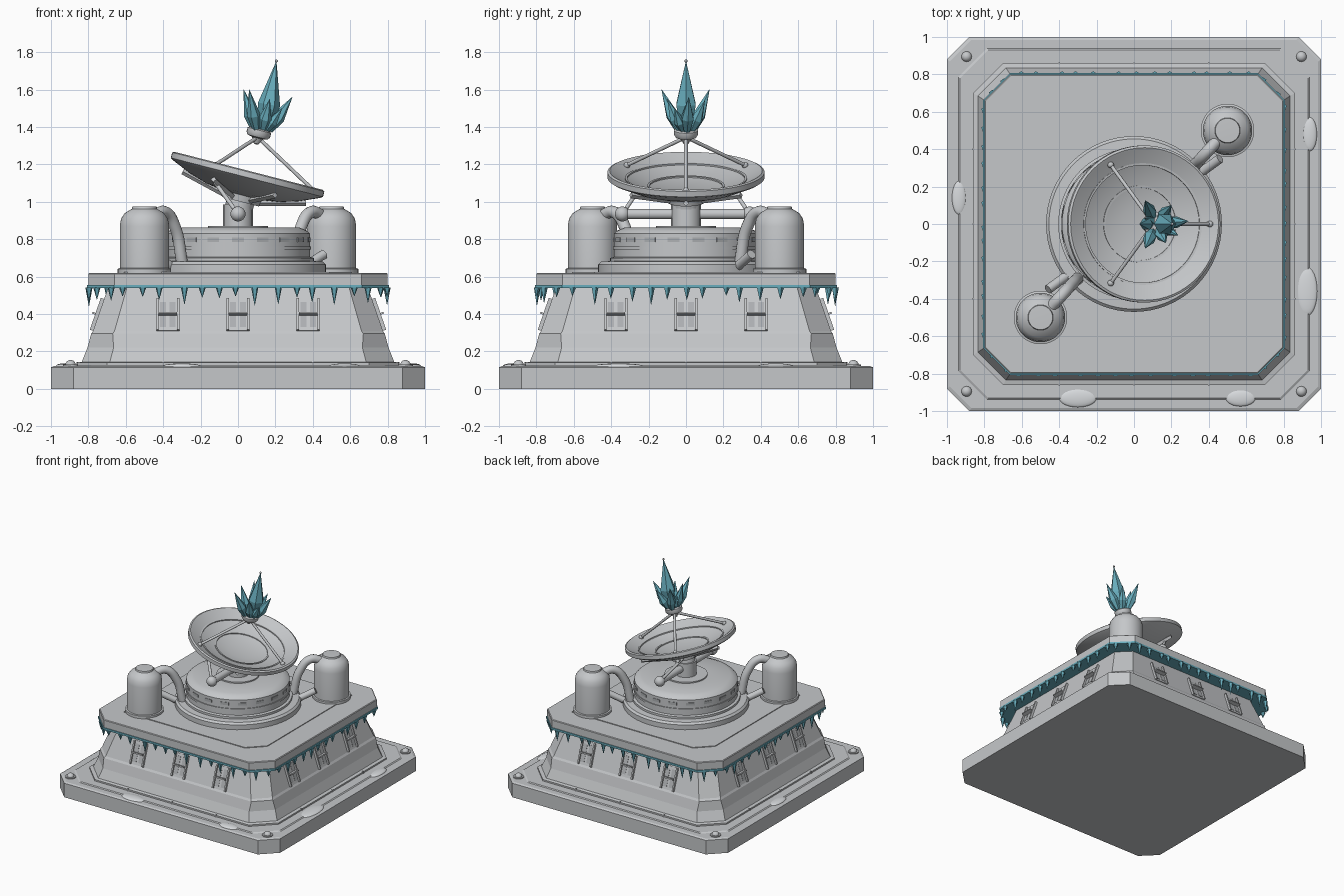
import bpy, bmesh, math, random
from mathutils import Vector, Matrix

random.seed(4)
cube = bpy.data.objects.get("Cube")
if cube:
    bpy.data.objects.remove(cube, do_unlink=True)


def material(name, r, g, b):
    m = bpy.data.materials.new(name)
    m.use_nodes = True
    m.diffuse_color = (r, g, b, 1)
    m.node_tree.nodes["Principled BSDF"].inputs["Base Color"].default_value = (r, g, b, 1)
    return m


GREY = material("hull grey", 0.56, 0.575, 0.59)
DARK = material("slot grey", 0.42, 0.435, 0.45)
SNOW = material("snow", 0.68, 0.70, 0.72)
ICE = material("ice blue", 0.14, 0.42, 0.51)


def finish(name, bm, mat, smooth=False, matrix=None):
    if matrix:
        bm.transform(matrix)
    bmesh.ops.recalc_face_normals(bm, faces=bm.faces)
    me = bpy.data.meshes.new(name)
    bm.to_mesh(me)
    bm.free()
    me.materials.append(mat)
    ob = bpy.data.objects.new(name, me)
    bpy.context.collection.objects.link(ob)
    if smooth:
        bpy.ops.object.select_all(action='DESELECT')
        ob.select_set(True)
        bpy.context.view_layer.objects.active = ob
        bpy.ops.object.shade_smooth_by_angle(angle=math.radians(35))
    return ob


def octagon(h, c):
    k = h - c
    return [(-k, -h), (k, -h), (h, -k), (h, k), (k, h), (-k, h), (-h, k), (-h, -k)]


def loft(name, sections, mat=GREY):
    """Stack outlines given as (points, z)."""
    bm = bmesh.new()
    rings = [[bm.verts.new((x, y, z)) for x, y in pts] for pts, z in sections]
    for a, b in zip(rings, rings[1:]):
        for i in range(len(a)):
            j = (i + 1) % len(a)
            bm.faces.new((a[i], a[j], b[j], b[i]))
    bm.faces.new(rings[0][::-1])
    bm.faces.new(rings[-1])
    return finish(name, bm, mat)


def lathe(name, profile, matrix=None, mat=GREY, steps=48):
    bm = bmesh.new()
    vs = [bm.verts.new((r, 0, z)) for r, z in profile]
    es = [bm.edges.new(p) for p in zip(vs, vs[1:])]
    bmesh.ops.spin(bm, geom=vs + es, cent=(0, 0, 0), axis=(0, 0, 1), angle=math.tau, steps=steps)
    bmesh.ops.remove_doubles(bm, verts=bm.verts, dist=0.0002)
    return finish(name, bm, mat, True, matrix)


def rod(name, a, b, r1, r2=None, mat=GREY, sides=16):
    a, b = Vector(a), Vector(b)
    d = b - a
    m = Matrix.Translation((a + b) / 2) @ d.to_track_quat('Z', 'Y').to_matrix().to_4x4()
    bm = bmesh.new()
    bmesh.ops.create_cone(bm, cap_ends=True, segments=sides, radius1=r1,
                          radius2=r1 if r2 is None else r2, depth=d.length)
    return finish(name, bm, mat, sides > 8, m)


def ball(name, at, size, mat=GREY):
    bm = bmesh.new()
    bmesh.ops.create_uvsphere(bm, u_segments=24, v_segments=12, radius=1)
    return finish(name, bm, mat, True, Matrix.Translation(at) @ Matrix.Diagonal((*size, 1)))


def box(name, size, matrix, mat=GREY):
    bm = bmesh.new()
    bmesh.ops.create_cube(bm, size=1)
    return finish(name, bm, mat, False, matrix @ Matrix.Diagonal((*size, 1)))


def spin_z(deg):
    return Matrix.Rotation(math.radians(deg), 4, 'Z')


# Foundation slab with raised inner deck, corner bolts and snow drifts
loft("foundation", [(octagon(1, .12), 0), (octagon(1, .12), .115), (octagon(.985, .115), .122)])
loft("foundation_deck", [(octagon(.94, .15), .12), (octagon(.93, .15), .128)])
for sx in (-1, 1):
    for sy in (-1, 1):
        lathe("corner_washer", [(0, .12), (.04, .12), (.04, .13), (0, .13)],
              Matrix.Translation((sx * .895, sy * .895, 0)), steps=24)
        ball("corner_bolt", (sx * .895, sy * .895, .128), (.028, .028, .026))
for x, y, rx, ry in ((-.3, -.93, .1, .05), (.57, -.93, .08, .045), (.94, .48, .038, .09),
                     (.925, -.36, .055, .13), (-.935, .14, .038, .09)):
    ball("snow_drift", (x, y, .122), (rx, ry, .014), SNOW)

# Tapered bunker body with skirt and overhanging roof
loft("bunker_body", [(octagon(.86, .16), .125), (octagon(.86, .16), .14), (octagon(.835, .15), .145),
                     (octagon(.805, .14), .22), (octagon(.785, .115), .295), (octagon(.775, .115), .31),
                     (octagon(.69, .1), .555)])
loft("roof_slab", [(octagon(.80, .14), .552), (octagon(.80, .14), .615), (octagon(.795, .138), .62)])
k, h = .49, .61
panel = [(-h, -h), (k, -h), (h, -k), (h, h), (-k, h), (-h, k)]
loft("roof_panel", [(panel, .618), (panel, .626)])

# Hatches on each sloped wall: raised frame, dark insets and a ledge
tilt = Matrix.Rotation(-math.atan2(.085, .245), 4, 'X')
for side in range(4):
    for x in (-.375, 0, .375):
        m = spin_z(side * 90) @ Matrix.Translation((x, -.744, .395)) @ tilt
        box("hatch_plate", (.12, .012, .18), m)
        for sx in (-1, 1):
            box("hatch_rail", (.012, .03, .18), m @ Matrix.Translation((sx * .055, -.005, 0)))
            box("hatch_slot", (.032, .006, .14), m @ Matrix.Translation((sx * .026, -.005, 0)), DARK)
        box("hatch_ledge", (.1, .04, .01), m @ Matrix.Translation((0, -.018, 0)))
    for x in (-.4, 0, .4):
        box("skirt_seam", (.008, .012, .02),
            spin_z(side * 90) @ Matrix.Translation((x, -.858, .135)), DARK)

# Ice trim and hanging icicles under the roof edge
loft("ice_trim", [(octagon(.806, .142), .54), (octagon(.806, .142), .556)], ICE)
corners = octagon(.797, .14)
for i, a in enumerate(corners):
    a, b = Vector((*a, .542)), Vector((*corners[(i + 1) % 8], .542))
    n = max(2, round((b - a).length / .1))
    for j in range(n):
        p = a.lerp(b, (j + random.uniform(.3, .7)) / n)
        rod("icicle", p, p - Vector((0, 0, random.uniform(.04, .1))), .02, .001, ICE, 5)

# Round turret with slots
lathe("turret", [(0, .62), (.47, .62), (.47, .665), (.455, .68), (.405, .683), (.405, .7), (.385, .705),
                 (.385, .83), (.37, .845), (.33, .862), (.16, .862), (.16, .872), (0, .872)], steps=64)
lathe("turret_band", [(.38, .745), (.391, .745), (.391, .76), (.38, .76)], steps=64)
for i in range(18):
    box("turret_slot", (.065, .008, .022), spin_z(i * 20) @ Matrix.Translation((0, -.384, .797)), DARK)

# Tanks on opposite corners with feed pipes and stub fittings
for turn in (0, 180):
    m = spin_z(turn)
    lathe("tank", [(0, .62), (.143, .62), (.143, .642), (.132, .645), (.132, .87), (.125, .91),
                   (.105, .94), (.068, .962), (.065, .974), (0, .976)],
          m @ Matrix.Translation((.5, .5, 0)))
    cu = bpy.data.curves.new("feed_pipe", 'CURVE')
    cu.dimensions = '3D'
    cu.bevel_depth, cu.bevel_resolution, cu.use_fill_caps = .032, 4, True
    sp = cu.splines.new('BEZIER')
    path = ((.45, .45, .925), (.39, .385, .945), (.335, .325, .86), (.30, .29, .68))
    sp.bezier_points.add(len(path) - 1)
    for bp, p in zip(sp.bezier_points, path):
        bp.co = m @ Vector(p)
        bp.handle_left_type = bp.handle_right_type = 'AUTO'
    cu.materials.append(GREY)
    bpy.context.collection.objects.link(bpy.data.objects.new("feed_pipe", cu))
    rod("pipe_fitting", m @ Vector((.46, .35, .72)), m @ Vector((.35, .27, .65)), .025)

# Dish mount: post, cross arm with ball ends, braces
dish = Matrix.Translation((.055, 0, 1.16)) @ Matrix.Rotation(math.radians(14.4), 4, 'Y')
rod("mount_post", (0, 0, .865), (0, 0, .985), .08)
rod("mount_neck", (0, 0, .95), dish @ Vector((0, 0, -.11)), .075)
rod("cross_arm", (0, -.34, .935), (0, .34, .935), .028)
for s in (-1, 1):
    ball("arm_ball", (0, s * .34, .935), (.04, .04, .04))
    rod("dish_brace", (0, s * .34, .935), (-.13, s * .22, 1.115), .011)

# Tilted dish with rim, inner rings and rear ribs
lathe("dish", [(0, -.1), (.1, -.097), (.2, -.08), (.32, -.04), (.395, 0), (.408, .006), (.42, 0), (.42, -.03),
               (.405, -.04), (.3, -.085), (.2, -.115), (.1, -.13), (0, -.13)], dish, steps=64)
for r, z in ((.2, -.08), (.32, -.04)):
    lathe("dish_ring", [(r - .006, z - .006), (r - .006, z + .006), (r + .006, z + .008), (r + .006, z - .004)],
          dish)
lathe("dish_hub", [(0, -.165), (.1, -.165), (.11, -.12), (0, -.12)], dish)
for i in range(6):
    m = dish @ spin_z(i * 60)
    rod("rear_rib", m @ Vector((.08, 0, -.15)), m @ Vector((.34, 0, -.085)), .016, sides=4)

# Feed tripod and cup
feed = Matrix.Translation((.11, 0, 1.365)) @ Matrix.Rotation(math.radians(14.4), 4, 'Y')
for angle in (0, 120, 240):
    foot = dish @ spin_z(angle) @ Vector((.365, 0, -.01))
    ball("tripod_foot", foot, (.017, .017, .017))
    rod("tripod_leg", foot, feed @ Vector((0, 0, -.02)), .01)
lathe("feed_cup", [(0, -.06), (.015, -.055), (.03, -.025), (.055, -.02), (.065, -.005), (.065, .018),
                   (.055, .025), (0, .025)], feed, steps=24)

# Crystal cluster: faceted spikes widest partway up
root = Vector((.115, 0, 1.38))
for x, y, z, r in ((.205, 0, 1.75, .06), (.03, .0, 1.6, .035), (.06, -.13, 1.6, .036),
                   (.06, .125, 1.6, .036), (.29, .015, 1.56, .036), (.17, -.1, 1.55, .034),
                   (.2, .1, 1.54, .034), (.06, .03, 1.5, .03), (.235, -.06, 1.5, .03)):
    tip = Vector((x, y, z))
    start = root.lerp(Vector((x, y, 1.38)), .3)
    waist = start.lerp(tip, .38)
    rod("crystal_base", start, waist, r * .5, r, ICE, 6)
    rod("crystal_tip", waist, tip, r, .001, ICE, 6)
ball("crystal_bead", (.205, 0, 1.753), (.008, .008, .008), DARK)
